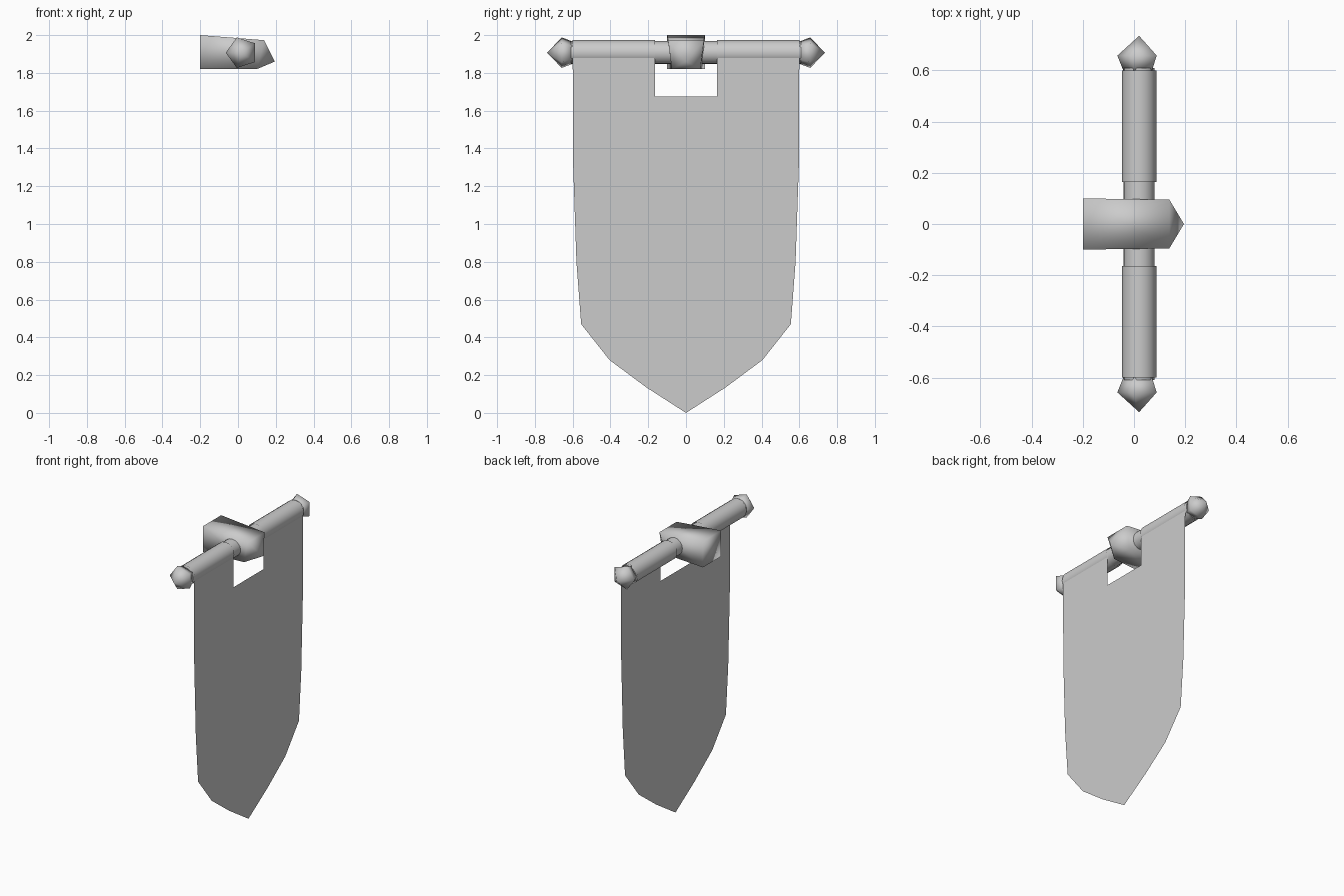
import bpy, bmesh, math
from mathutils import Matrix, Vector

cube = bpy.data.objects.get("Cube")
if cube:
    bpy.data.objects.remove(cube, do_unlink=True)

grey = bpy.data.materials.new("plain grey")
grey.use_nodes = True
COLOUR = (0.6, 0.6, 0.6, 1)
grey.diffuse_color = COLOUR
grey.node_tree.nodes["Principled BSDF"].inputs["Base Color"].default_value = COLOUR

AXIS_X, AXIS_Z = 0.02, 1.907   # centre line of the pole


def finish(name, bm, angle):
    """Turn a bmesh into a smooth shaded object."""
    mesh = bpy.data.meshes.new(name)
    bm.to_mesh(mesh)
    bm.free()
    mesh.materials.append(grey)
    obj = bpy.data.objects.new(name, mesh)
    bpy.context.collection.objects.link(obj)
    bpy.ops.object.select_all(action='DESELECT')
    obj.select_set(True)
    bpy.context.view_layer.objects.active = obj
    bpy.ops.object.shade_smooth_by_angle(angle=math.radians(angle))
    return obj


def lathe(name, profile, sides, angle, closed=True):
    """Rings of (y, radius) around the pole axis; radius 0 makes a point."""
    bm = bmesh.new()
    rings = []
    for y, r in profile:
        count = sides if r else 1
        rings.append([bm.verts.new((AXIS_X - r * math.cos(math.tau * i / sides), y,
                                    AXIS_Z + r * math.sin(math.tau * i / sides)))
                      for i in range(count)])
    for a, b in zip(rings, rings[1:]):
        for i in range(sides):
            j = (i + 1) % sides
            quad = [a[i], a[j % len(a)], b[j % len(b)], b[i % len(b)]]
            bm.faces.new(list(dict.fromkeys(quad)))
    if closed:
        for ring in (rings[0], rings[-1]):
            if len(ring) > 2:
                bm.faces.new(ring)
    bmesh.ops.recalc_face_normals(bm, faces=bm.faces)
    return finish(name, bm, angle)


# Pole, cloth sleeves and pointed end caps
lathe("pole", [(-0.61, 0.061), (0.61, 0.061)], 16, 40)
for side, label in ((1, "back"), (-1, "front")):
    lathe(label + "_sleeve", [(side * 0.165, 0.067), (side * 0.6, 0.067)], 16, 40, False)
    lathe(label + "_finial", [(side * 0.6, 0.062), (side * 0.658, 0.085),
                              (side * 0.735, 0)], 5, 80)

# Wall bracket: rectangular at the wall, tapering to a point
bm = bmesh.new()
wall = [bm.verts.new((-0.2, y, z)) for y, z in
        ((-0.1, 1.82), (0.1, 1.82), (0.1, 2.0), (-0.1, 2.0))]
nose = [bm.verts.new(p) for p in
        ((0.1, -0.075, 1.82), (0.1, 0.075, 1.82), (0.138, 0.095, 1.973), (0.138, -0.095, 1.973))]
tip = bm.verts.new((0.195, 0, 1.86))
bm.faces.new(wall)
for i in range(4):
    j = (i + 1) % 4
    bm.faces.new((wall[i], wall[j], nose[j], nose[i]))
    bm.faces.new((nose[i], nose[j], tip))
bmesh.ops.recalc_face_normals(bm, faces=bm.faces)
finish("wall_bracket", bm, 100)

# Banner cloth: one half outline with a notch under the bracket, mirrored
CLOTH_X = 0.081
half = [(0.165, 1.675), (0.165, 1.907), (0.6, 1.907), (0.597, 1.3), (0.58, 0.8),
        (0.555, 0.47), (0.405, 0.28), (0.21, 0.135), (0, 0)]
outline = half + [(-y, z) for y, z in reversed(half[:-1])]
bm = bmesh.new()
bm.faces.new([bm.verts.new((CLOTH_X, y, z)) for y, z in outline])
bmesh.ops.triangulate(bm, faces=bm.faces)
for face in bm.faces:
    face.normal_update()
    if face.normal.x < 0:
        face.normal_flip()
finish("banner_cloth", bm, 40)
